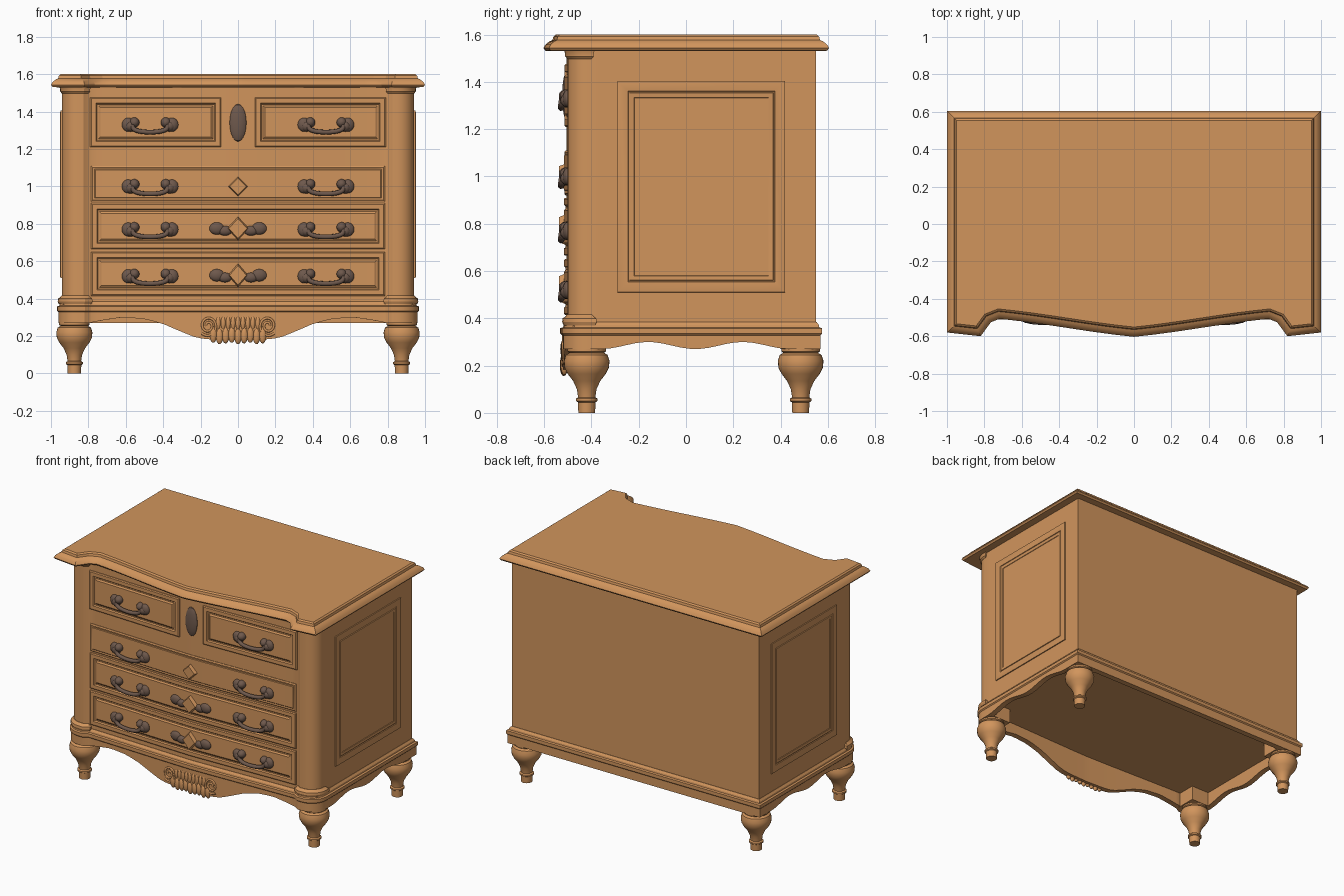
import bpy, bmesh, math
from mathutils import Vector, Matrix

cube = bpy.data.objects.get("Cube")
if cube:
    bpy.data.objects.remove(cube, do_unlink=True)


def material(name, rgb):
    m = bpy.data.materials.new(name)
    m.use_nodes = True
    m.diffuse_color = (*rgb, 1)
    m.node_tree.nodes["Principled BSDF"].inputs["Base Color"].default_value = (*rgb, 1)
    return m


WOOD = material("warm wood", (0.64, 0.3, 0.108))
METAL = material("dark bronze", (0.155, 0.098, 0.072))


def finish(name, bm, mat=WOOD):
    bmesh.ops.recalc_face_normals(bm, faces=bm.faces)
    me = bpy.data.meshes.new(name)
    bm.to_mesh(me)
    bm.free()
    me.materials.append(mat)
    ob = bpy.data.objects.new(name, me)
    bpy.context.collection.objects.link(ob)
    return ob


def bridge(bm, a, b):
    for i in range(len(a)):
        j = (i + 1) % len(a)
        bm.faces.new((a[i], a[j], b[j], b[i]))


def offset(plan, d):
    """Move a counter-clockwise outline outward by d with mitred corners."""
    out = []
    for i, p in enumerate(plan):
        e1 = (p - plan[i - 1]).normalized()
        e2 = (plan[(i + 1) % len(plan)] - p).normalized()
        n1, n2 = Vector((e1.y, -e1.x)), Vector((e2.y, -e2.x))
        out.append(p + (n1 + n2) * d / (1 + n1.dot(n2)))
    return out


def loft(name, plan, steps):
    """Stack offset outlines; steps are (height, outward offset)."""
    bm = bmesh.new()
    rings = [[bm.verts.new((p.x, p.y, z)) for p in offset(plan, d)] for z, d in steps]
    for a, b in zip(rings, rings[1:]):
        bridge(bm, a, b)
    bm.faces.new(rings[0])
    bm.faces.new(rings[-1])
    return finish(name, bm)


def panel(name, u0, u1, v0, v1, steps, place, n):
    """Framed panel; steps are (inset, depth), place maps (u, v, depth) to space."""
    bm = bmesh.new()
    rings = []
    for inset, d in steps:
        us = [u0 + inset + (u1 - u0 - 2 * inset) * i / n for i in range(n + 1)]
        pts = [(u, v0 + inset) for u in us] + [(u, v1 - inset) for u in reversed(us)]
        rings.append([bm.verts.new(place(u, v, d)) for u, v in pts])
    for a, b in zip(rings, rings[1:]):
        bridge(bm, a, b)
    r = rings[-1]
    for i in range(n):
        bm.faces.new((r[i], r[i + 1], r[-2 - i], r[-1 - i]))
    return finish(name, bm)


def blobs(name, items, mat):
    """Ellipsoids given as (centre, radii)."""
    bm = bmesh.new()
    for c, r in items:
        bmesh.ops.create_uvsphere(bm, u_segments=16, v_segments=10, radius=1,
                                  matrix=Matrix.Translation(c) @ Matrix.Diagonal((*r, 1)))
    return finish(name, bm, mat)


def tube(name, pts, radius, mat):
    cu = bpy.data.curves.new(name, 'CURVE')
    cu.dimensions = '3D'
    cu.bevel_depth = radius
    cu.bevel_resolution = 2
    cu.use_fill_caps = True
    sp = cu.splines.new('POLY')
    sp.points.add(len(pts) - 1)
    for p, co in zip(sp.points, pts):
        p.co = (*co, 1)
    cu.materials.append(mat)
    bpy.context.collection.objects.link(bpy.data.objects.new(name, cu))


def bow(x, half, edge, bulge):
    """Shallow bow, almost straight from the centre to each end."""
    t = min(abs(x) / half, 1)
    return edge - bulge * (0.75 * (1 - t) + 0.25 * (math.cos(math.pi * t) + 1) / 2)


def front(x):
    return bow(x, 0.79, -0.482, 0.024)


def mirrored(front_pts, right_pts):
    """Closed outline from the bowed front plus the right-hand side, mirrored."""
    left = [(-x, y) for x, y in reversed(right_pts)]
    return [Vector(p) for p in front_pts + right_pts + left]


# Cabinet outline with rounded corner columns
SIDE = 0.942
arc = [(SIDE - 0.09 + 0.09 * math.sin(t * math.pi / 12), -0.412 - 0.09 * math.cos(t * math.pi / 12)) for t in range(7)]
corner = [(0.80, -0.486), (0.825, -0.502)] + arc
flank = [(SIDE, -0.36 + 0.91 * i / 24) for i in range(25)]
bow_xs = [-0.79 + 1.58 * i / 40 for i in range(41)]
body_plan = mirrored([(x, front(x)) for x in bow_xs], corner + flank)
loft("cabinet_body", body_plan, [(0.37, 0), (1.54, 0)])

# Moulded top
top_xs = [-0.72 + 1.44 * i / 36 for i in range(37)]
top_plan = mirrored([(x, bow(x, 0.72, -0.507, 0.096)) for x in top_xs],
                    [(0.765, -0.525), (0.82, -0.6), (1, -0.58), (1, 0.605)])
loft("top_board", top_plan, [(1.53, -0.03), (1.532, -0.008), (1.543, 0), (1.558, -0.008), (1.572, -0.026),
                             (1.577, -0.038), (1.592, -0.042), (1.6, -0.052)])

# Scalloped apron with its moulding, open underneath
scallop = [(0, 0.18), (0.15, 0.182), (0.22, 0.19), (0.3, 0.222), (0.4, 0.265), (0.5, 0.292),
           (0.62, 0.3), (0.72, 0.285), (0.8, 0.27), (2, 0.27)]


def apron_bottom(p):
    if p.y < -0.4:
        for (a, za), (b, zb) in zip(scallop, scallop[1:]):
            if a <= abs(p.x) <= b:
                return za + (zb - za) * (abs(p.x) - a) / (b - a)
    if abs(p.x) > 0.9 and -0.36 < p.y < 0.44:
        return 0.285 - 0.015 * math.cos((p.y - 0.04) / 0.4 * 2 * math.pi)
    return 0.27


bm = bmesh.new()
lows = [apron_bottom(p) for p in body_plan]
rings = []
for z, d in ((0.385, 0.002), (0.372, 0.012), (0.362, 0.014), (0.358, 0.026), (0.335, 0.026), (0.328, 0.019),
             (None, 0.019), (None, -0.02), (0.385, -0.02)):
    heights = [z] * len(lows) if z else lows
    rings.append([bm.verts.new((p.x, p.y, h)) for p, h in zip(offset(body_plan, d), heights)])
for i in range(len(rings)):
    bridge(bm, rings[i], rings[(i + 1) % len(rings)])
finish("apron", bm)

# Turned legs, corner blocks, column plinths and capitals
leg_profile = [(0.04, 0), (0.042, 0.045), (0.05, 0.05), (0.05, 0.06), (0.041, 0.066), (0.046, 0.1),
               (0.062, 0.135), (0.085, 0.165), (0.098, 0.19), (0.101, 0.22), (0.093, 0.245),
               (0.078, 0.254), (0.086, 0.26), (0.086, 0.28)]
circle = [Vector((math.cos(a * math.pi / 16), math.sin(a * math.pi / 16))) for a in range(32)]
for side, s in (("left", 1), ("right", -1)):
    for end, y in (("front", -0.42), ("back", 0.485)):
        leg = loft(f"{end}_{side}_leg", circle, [(z, r - 1) for r, z in leg_profile])
        leg.location = (s * 0.875, y, 0)
        bm = bmesh.new()
        bmesh.ops.create_cube(bm, size=1, matrix=Matrix.Translation((s * 0.86, y * 0.97, 0.325))
                              @ Matrix.Diagonal((0.15, 0.14, 0.11, 1)))
        finish(f"{end}_{side}_corner_block", bm)
    column = [Vector((s * x, y)) for x, y in corner + [(SIDE, -0.4), (0.80, -0.4)]]
    if s < 0:
        column.reverse()
    loft(f"{side}_column_plinth", column, [(0.37, 0.016), (0.385, 0.022), (0.4, 0.02), (0.405, 0.012), (0.416, 0.002)])
    loft(f"{side}_column_capital", column, [(1.498, 0.001), (1.508, 0.009), (1.518, 0.009), (1.535, 0.014)])

    # Framed side panel
    panel(f"{side}_side_panel", -0.29, 0.42, 0.51, 1.405,
          [(0, -0.005), (0.0005, 0.007), (0.01, 0.009), (0.044, 0.005), (0.046, 0.001), (0.05, 0.001),
           (0.052, 0.006), (0.07, 0.004), (0.072, 0.001)],
          lambda u, v, d: (s * (SIDE + d), u, v), 1)

# Drawers following the bowed front
frame = [(0, -0.01), (0, 0.006), (0.006, 0.011), (0.03, 0.011), (0.036, 0.003), (0.044, 0.003), (0.054, 0.01)]
plain = [(0, -0.01), (0, 0.004), (0.008, 0.009), (0.018, 0.007), (0.022, 0.01)]
for name, x0, x1, z0, z1, steps in (("upper_right_drawer", -0.79, -0.09, 1.21, 1.475, frame),
                                    ("upper_left_drawer", 0.09, 0.79, 1.21, 1.475, frame),
                                    ("second_drawer", -0.785, 0.785, 0.92, 1.11, plain),
                                    ("third_drawer", -0.785, 0.785, 0.665, 0.91, frame),
                                    ("bottom_drawer", -0.785, 0.785, 0.415, 0.65, frame)):
    panel(name, x0, x1, z0, z1, steps, lambda u, v, d: (u, front(u) - d, v), 40)

# Drop handles with leafy rosettes
for row, z in enumerate((1.33, 1.0, 0.77, 0.52)):
    for side, cx in (("left", 0.47), ("right", -0.47)):
        leaves = []
        for k in (-1, 1):
            for dx, dz, rx, rz, ry in ((0.117, 0.0, 0.034, 0.037, 0.022), (0.084, 0.012, 0.027, 0.027, 0.032),
                                       (0.104, -0.008, 0.03, 0.03, 0.03)):
                x = cx + k * dx
                leaves.append(((x, front(x) - 0.012, z + dz), (rx, ry, rz)))
        blobs(f"{side}_handle_rosettes_{row + 1}", leaves, METAL)
        bail = []
        for i in range(17):
            a = math.pi * i / 16
            x = cx - 0.095 * math.cos(a)
            bail.append((x, front(x) - 0.03 - 0.007 * math.sin(a), z - 0.04 * math.sin(a) ** 0.6))
        tube(f"{side}_handle_bail_{row + 1}", bail, 0.013, METAL)

# Centre ornaments: oval plaque, diamonds and keyhole leaves
blobs("oval_plaque", [((0, front(0), 1.34), (0.045, 0.018, 0.1))], METAL)
for name, z, w, h in (("second", 1.0, 0.058, 0.058), ("third", 0.775, 0.066, 0.07), ("bottom", 0.525, 0.06, 0.07)):
    bm = bmesh.new()
    bmesh.ops.create_cone(bm, cap_ends=True, segments=4, radius1=1, radius2=0.75, depth=1,
                          matrix=Matrix.Translation((0, front(0) - 0.012, z)) @ Matrix.Diagonal((w, 0.04, h, 1))
                          @ Matrix.Rotation(math.pi / 2, 4, 'X'))
    finish(name + "_drawer_diamond", bm)
    if name != "second":
        blobs(name + "_drawer_leaves", [((k * dx, front(dx) - 0.01, z + dz), (rx, 0.02, rz)) for k in (-1, 1)
                                        for dx, dz, rx, rz in ((0.113, 0.0, 0.04, 0.033), (0.07, -0.012, 0.038, 0.026))],
              METAL)

# Carved shell and scrolls on the apron
lobes = []
for i in range(-4, 5):
    x = i * 0.033
    lobes.append(((x, front(x) - 0.012, 0.2 + 0.004 * (i % 3)), (0.02, 0.016, 0.044)))
    lobes.append(((x * 0.8, front(x) - 0.014, 0.27), (0.014, 0.012, 0.038)))
blobs("carved_shell", lobes, WOOD)
for side, s in (("left", 1), ("right", -1)):
    scroll = []
    for i in range(40):
        a, r = i * 0.3, 0.012 + 0.0011 * i
        x = s * (0.16 + r * math.cos(a) * 0.9)
        scroll.append((x, front(x) - 0.018, 0.255 + r * math.sin(a)))
    tube(f"{side}_carved_scroll", scroll, 0.007, WOOD)

# Smooth rounded surfaces, keep edges crisp
bpy.ops.object.select_all(action='DESELECT')
for ob in bpy.context.scene.objects:
    if ob.type == 'MESH':
        ob.select_set(True)
        bpy.context.view_layer.objects.active = ob
bpy.ops.object.shade_smooth_by_angle(angle=math.radians(25))
